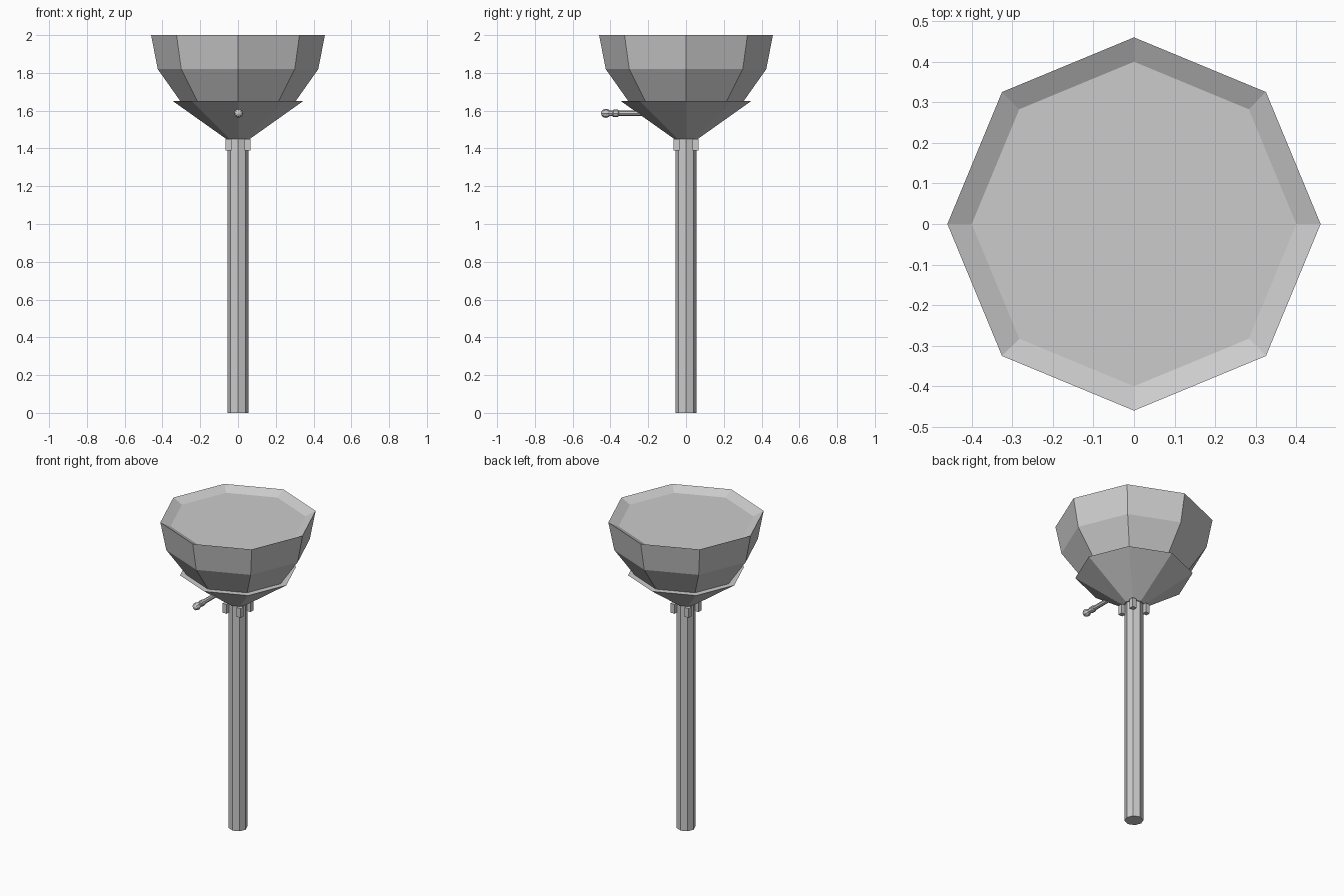
import bpy, bmesh, math
from mathutils import Matrix

if "Cube" in bpy.data.objects:
    bpy.data.objects.remove(bpy.data.objects["Cube"])


def lathe(name, profile, sides, matrix=Matrix()):
    """Capped solid from (radius, height) rings, first ring to last ring."""
    bm = bmesh.new()
    rings = []
    for r, z in profile:
        rings.append([bm.verts.new((r * math.cos(2 * math.pi * i / sides),
                                    r * math.sin(2 * math.pi * i / sides), z))
                      for i in range(sides)])
    for a, b in zip(rings, rings[1:]):
        for i in range(sides):
            j = (i + 1) % sides
            bm.faces.new((a[i], a[j], b[j], b[i]))
    bm.faces.new(rings[0][::-1])
    bm.faces.new(rings[-1])
    bm.transform(matrix)
    bmesh.ops.recalc_face_normals(bm, faces=bm.faces)
    mesh = bpy.data.meshes.new(name)
    bm.to_mesh(mesh)
    bm.free()
    obj = bpy.data.objects.new(name, mesh)
    bpy.context.collection.objects.link(obj)
    return obj


# Octagonal post
lathe("post", [(0.055, 0), (0.055, 1.46)], 8)

# Flared funnel holding the bowl
lathe("funnel", [(0.062, 1.45), (0.344, 1.65)], 8)

# Faceted bowl with a bevelled rim and slightly sunken top
lathe("bowl", [(0.305, 1.65), (0.425, 1.82), (0.46, 2.0), (0.40, 1.97)], 8)

# Small collar lugs under the funnel, one on each diagonal
for i, (sx, sy) in enumerate([(1, 1), (-1, 1), (-1, -1), (1, -1)]):
    bpy.ops.mesh.primitive_cube_add(size=1, location=(sx * 0.05, sy * 0.05, 1.42))
    lug = bpy.context.object
    lug.name = f"collar_lug_{i + 1}"
    lug.scale = (0.03, 0.03, 0.06)

# Lever at the front, turned along -y and ending in a ball
ball = [(0.024 * math.sin(math.radians(t)), 0.424 - 0.026 * math.cos(math.radians(t)))
        for t in (40, 65, 90, 115, 140, 165)]
rod = [(0.014, 0.20), (0.014, 0.355), (0.019, 0.36), (0.019, 0.385), (0.014, 0.39)]
lathe("lever", rod + ball, 8,
      Matrix.Translation((0.003, 0, 1.586)) @ Matrix.Rotation(math.radians(90), 4, 'X'))
